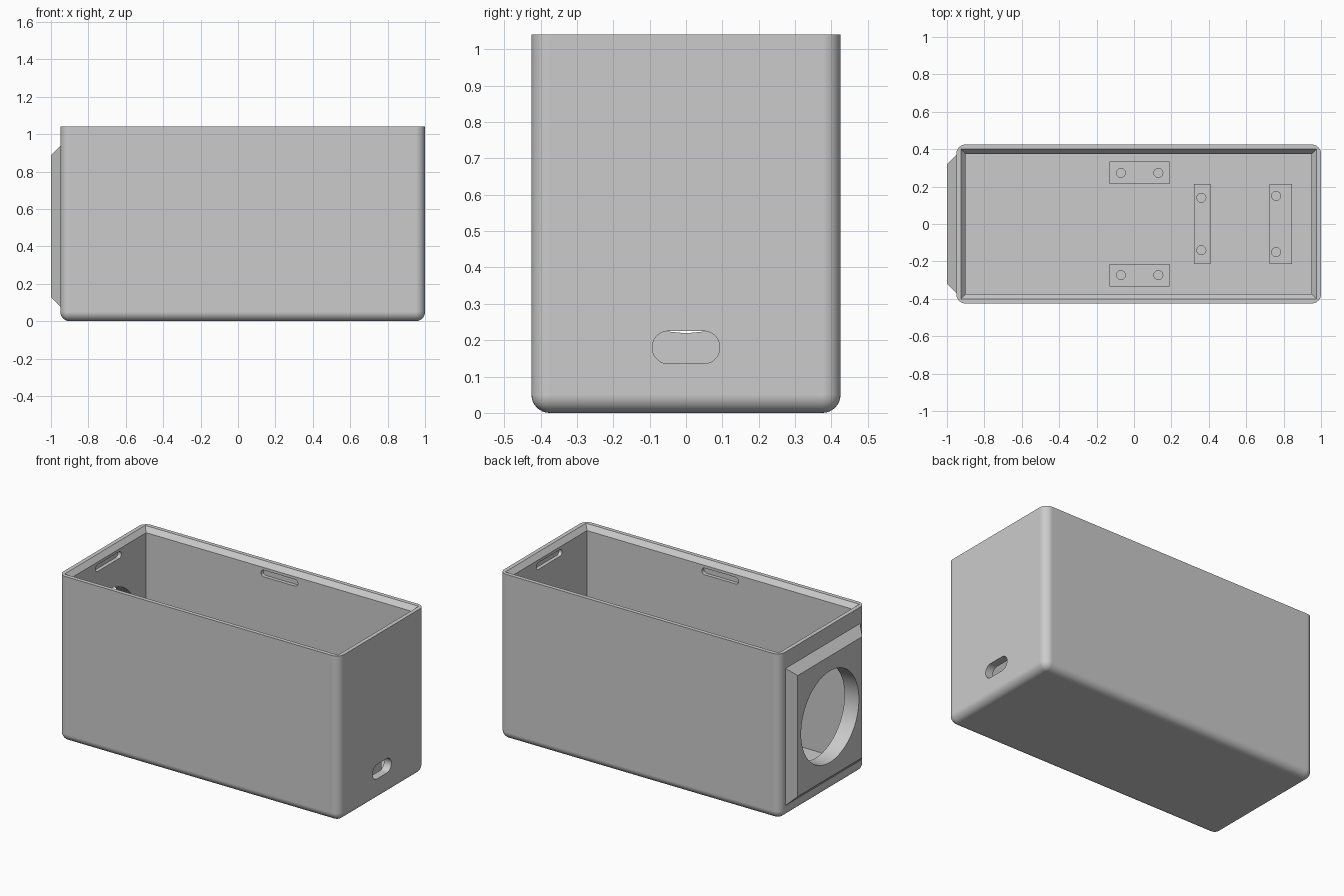
import bpy, bmesh, math
from mathutils import Matrix, Vector

if "Cube" in bpy.data.objects:
    bpy.data.objects.remove(bpy.data.objects["Cube"], do_unlink=True)

grey = bpy.data.materials.new("plain grey")
grey.use_nodes = True
grey.diffuse_color = (0.6, 0.6, 0.6, 1)
grey.node_tree.nodes["Principled BSDF"].inputs["Base Color"].default_value = (0.6, 0.6, 0.6, 1)


def finish(name, bm):
    bmesh.ops.recalc_face_normals(bm, faces=bm.faces[:])
    mesh = bpy.data.meshes.new(name)
    bm.to_mesh(mesh)
    bm.free()
    mesh.materials.append(grey)
    obj = bpy.data.objects.new(name, mesh)
    bpy.context.collection.objects.link(obj)
    return obj


def block(name, lo, hi, axis=0, side=1, flare=0.0, rounding=0.0):
    """Box between two corners; one end may flare, lower edges may be rounded."""
    bm = bmesh.new()
    bmesh.ops.create_cube(bm, size=2)
    lo, hi = Vector(lo), Vector(hi)
    for v in bm.verts:
        sign = v.co.copy()
        v.co = [(lo[i] + hi[i]) / 2 + sign[i] * (hi[i] - lo[i]) / 2 for i in range(3)]
        if sign[axis] * side > 0:
            for i in range(3):
                if i != axis:
                    v.co[i] += sign[i] * flare
    if rounding:
        edges = [e for e in bm.edges if min(v.co.z for v in e.verts) < hi.z - 0.01]
        bmesh.ops.bevel(bm, geom=edges, offset=rounding, segments=8,
                        profile=0.5, affect='EDGES', clamp_overlap=True)
    return finish(name, bm)


TURN = {
    "x": Matrix(((0, 0, 1), (1, 0, 0), (0, 1, 0))).to_4x4(),
    "y": Matrix.Rotation(math.radians(90), 4, 'X'),
    "z": Matrix.Identity(4),
}


def slot(name, centre, axis, radius, depth, stretch=0.0, sides=32):
    """Round or oblong prism through the given axis."""
    bm = bmesh.new()
    ring = []
    for i in range(sides):
        a = (i + 0.5) * math.tau / sides
        x = radius * math.cos(a) + math.copysign(stretch, math.cos(a))
        ring.append(bm.verts.new((x, radius * math.sin(a), -depth / 2)))
    face = bm.faces.new(ring)
    top = bmesh.ops.extrude_face_region(bm, geom=[face])["geom"]
    bmesh.ops.translate(bm, vec=(0, 0, depth),
                        verts=[g for g in top if isinstance(g, bmesh.types.BMVert)])
    bm.transform(Matrix.Translation(centre) @ TURN[axis])
    return finish(name, bm)


def combine(target, tool, operation='DIFFERENCE'):
    mod = target.modifiers.new("combine", 'BOOLEAN')
    mod.object, mod.operation, mod.solver = tool, operation, 'EXACT'
    bpy.context.view_layer.objects.active = target
    bpy.ops.object.modifier_apply(modifier=mod.name)
    bpy.data.objects.remove(tool, do_unlink=True)


def smooth(obj):
    bpy.ops.object.select_all(action='DESELECT')
    obj.select_set(True)
    bpy.context.view_layer.objects.active = obj
    bpy.ops.object.shade_smooth_by_angle(angle=math.radians(30))
    obj.modifiers.new("even shading", 'WEIGHTED_NORMAL').keep_sharp = True


# Open case with rounded lower and upright edges
case = block("case", (-0.95, -0.425, 0), (1, 0.425, 1.04), rounding=0.05)

# Raised fan mount with sloping sides
MID = 0.507
combine(case, block("fan_mount", (-1, -0.32, MID - 0.38), (-0.94, 0.32, MID + 0.38),
                    axis=0, side=1, flare=0.06), 'UNION')

# Hollow inside and sloping rim
combine(case, block("cavity", (-0.9, -0.375, 0.05), (0.95, 0.375, 1.1)))
combine(case, block("rim_slope", (-0.9, -0.375, 1.01), (0.95, 0.375, 1.05),
                    axis=2, side=1, flare=0.033))

# Fan opening and two diagonal screw holes
combine(case, slot("fan_opening", (-0.95, 0, MID), "x", 0.287, 0.2, sides=64))
for s in (-1, 1):
    combine(case, slot("fan_screw", (-0.95, s * 0.243, MID + s * 0.3), "x", 0.05, 0.2))

# Cable port in the opposite end
combine(case, slot("cable_port", (0.98, 0, 0.18), "x", 0.045, 0.2, stretch=0.048))

# Shallow lid catches in all four walls
for s in (-1, 1):
    combine(case, slot("side_catch", (0.025, s * 0.375, 0.972), "y", 0.021, 0.045, stretch=0.107))
    combine(case, slot("end_catch", (0.025 + s * 0.925, 0, 0.972), "x", 0.021, 0.045, stretch=0.107))
smooth(case)


# Mounting pads on the floor, each with two screw holes
def pad(name, x0, x1, y0, y1, holes):
    obj = block(name, (x0, y0, 0.045), (x1, y1, 0.12))
    for x, y in holes:
        combine(obj, slot("pad_hole", (x, y, 0.12), "z", 0.024, 0.12))
    smooth(obj)


for s, side in ((-1, "front"), (1, "back")):
    y = s * 0.273
    pad(side + "_pad", -0.13, 0.19, y - 0.06, y + 0.06, [(-0.07, y), (0.13, y)])
pad("inner_board_pad", 0.32, 0.41, -0.215, 0.215, [(0.36, -0.14), (0.36, 0.14)])
pad("outer_board_pad", 0.725, 0.845, -0.215, 0.215, [(0.76, -0.15), (0.76, 0.15)])
